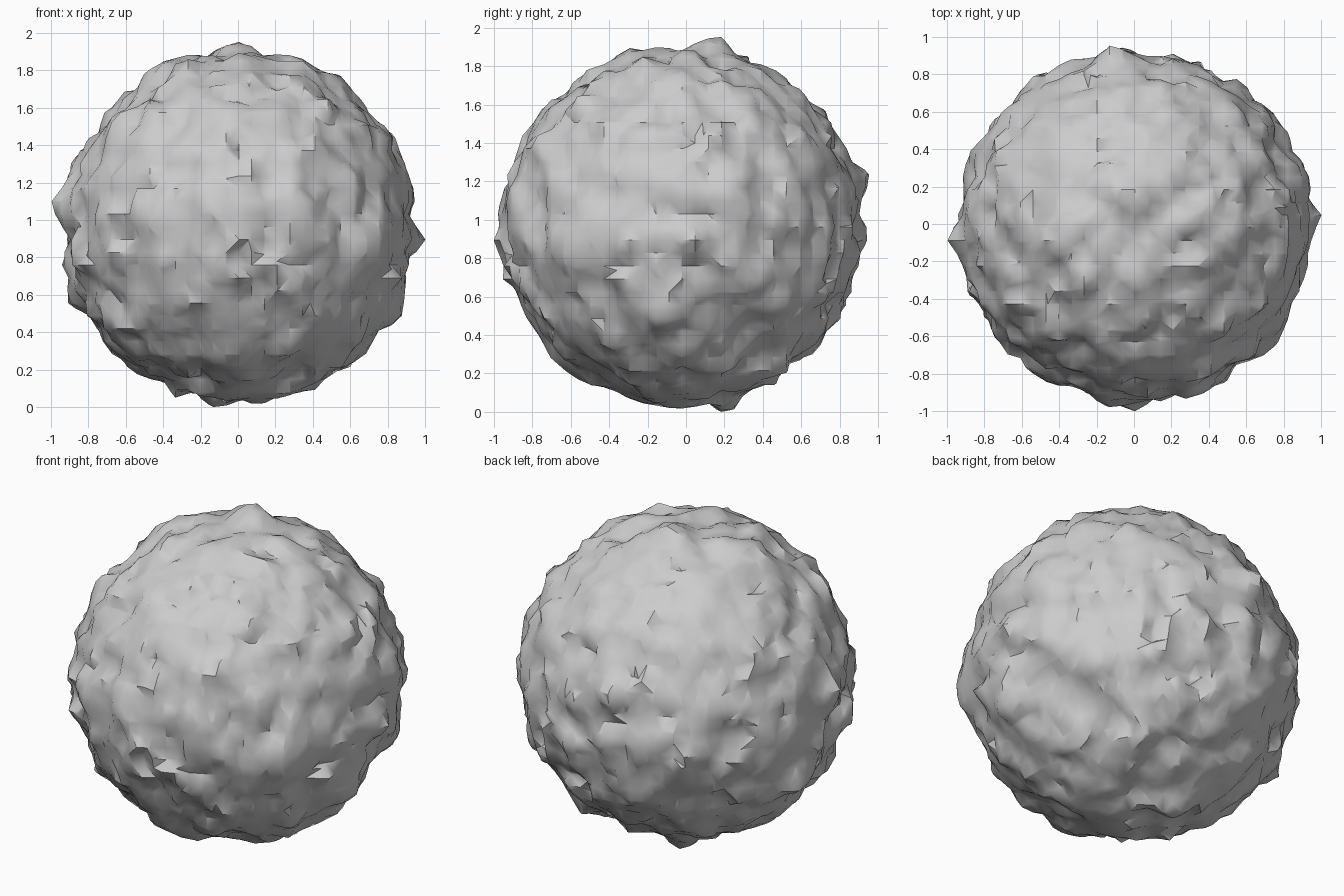
import bpy, bmesh
from mathutils import Vector, noise

if "Cube" in bpy.data.objects:
    bpy.data.objects.remove(bpy.data.objects["Cube"], do_unlink=True)

stone = bpy.data.materials.new("grey stone")
stone.use_nodes = True
GREY = (0.6, 0.6, 0.6, 1)
stone.diffuse_color = GREY
stone.node_tree.nodes["Principled BSDF"].inputs["Base Color"].default_value = GREY

CENTRE = Vector((0.005, -0.02, 0.978))
STEP = 0.068
HALF = 16

# Knobs and dents around the rim, as offsets from the centre
KNOBS = [Vector(k) for k in (
    (1, 0.07, -0.07), (-1.01, -0.06, 0.13), (0.95, 0.25, 0.2), (-0.93, 0.2, -0.4),
    (0.89, -0.1, -0.47), (-0.12, 0.99, 0.28), (0, 0.19, 1), (-0.12, 0.24, -0.98),
    (0.76, -0.65, -0.1), (0.07, -0.93, 0.1), (0.55, 0, 0.81), (-0.4, 0, 0.89),
    (-0.58, 0, -0.77), (0.69, 0, -0.67), (0, 0.62, 0.65), (0, -0.69, -0.68),
    (0, -0.3, 0.93), (0.74, 0.63, 0), (-0.88, 0.42, 0), (-0.37, 0.9, 0),
    (-0.47, -0.83, 0), (-0.8, -0.44, 0))]


def solid(p):
    """Negative inside the rock: a ball with rounded lumps and knobs."""
    r = 0.927
    r += 0.05 * noise.noise(p * 4.5 + Vector((4, 1, 7)))
    r += 0.06 * noise.noise(p * 8.5 + Vector((2, 9, 3)))
    for k in KNOBS:
        gap = (p.normalized() - k.normalized()).length
        r += max(0, 1 - gap / 0.15) * (k.length - r)
    return p.length - r


def lattice(low, high):
    """All whole-number points from low to high on each axis."""
    span = range(low, high + 1)
    return [(x, y, z) for x in span for y in span for z in span]


def cell_side(axis, far):
    """One side of a lattice cell as four corners in outward order."""
    ring = []
    for u, w in ((0, 0), (1, 0), (1, 1), (0, 1)):
        corner = [far] * 3
        corner[(axis + 1) % 3], corner[(axis + 2) % 3] = u, w
        ring.append(tuple(corner))
    return ring if far else ring[::-1]


SIDES = [cell_side(axis, far) for axis in range(3) for far in (0, 1)]
CORNERS = lattice(0, 1)
field = {c: solid(Vector(c) * STEP) for c in lattice(-HALF, HALF)}

bm = bmesh.new()
crossings = {}


def crossing(a, b):
    """The surface point on the lattice edge between two corners."""
    a, b = min(a, b), max(a, b)
    if (a, b) not in crossings:
        t = field[a] / (field[a] - field[b])
        t = min(max(t, 0.04), 0.96)
        crossings[a, b] = bm.verts.new(CENTRE + Vector(a).lerp(Vector(b), t) * STEP)
    return crossings[a, b]


# Skin each lattice cell the surface passes through
for cell in lattice(-HALF, HALF - 1):
    at = {c: tuple(i + j for i, j in zip(cell, c)) for c in CORNERS}
    inside = {c: field[at[c]] < 0 for c in CORNERS}
    if len(set(inside.values())) == 1:
        continue
    follow = {}
    for ring in SIDES:
        cuts = []
        for i in range(4):
            a, b = ring[i], ring[(i + 1) % 4]
            if inside[a] != inside[b]:
                cuts.append((inside[a], crossing(at[a], at[b])))
        for i, (leaving, vert) in enumerate(cuts):
            if leaving:
                follow[vert] = cuts[(i + 1) % len(cuts)][1]
    while follow:
        start, vert = follow.popitem()
        loop = [start]
        while vert != start:
            loop.append(vert)
            vert = follow.pop(vert)
        bm.faces.new(loop)

bmesh.ops.triangulate(bm, faces=bm.faces[:])
bmesh.ops.recalc_face_normals(bm, faces=bm.faces[:])
lowest = min(v.co.z for v in bm.verts)
bmesh.ops.translate(bm, verts=bm.verts[:], vec=(0, 0, -lowest))

# Rock object
mesh = bpy.data.meshes.new("rock")
bm.to_mesh(mesh)
bm.free()
mesh.materials.append(stone)
rock = bpy.data.objects.new("rock", mesh)
bpy.context.collection.objects.link(rock)
bpy.context.view_layer.objects.active = rock
rock.select_set(True)
bpy.ops.object.shade_smooth_by_angle(angle=0.7)
